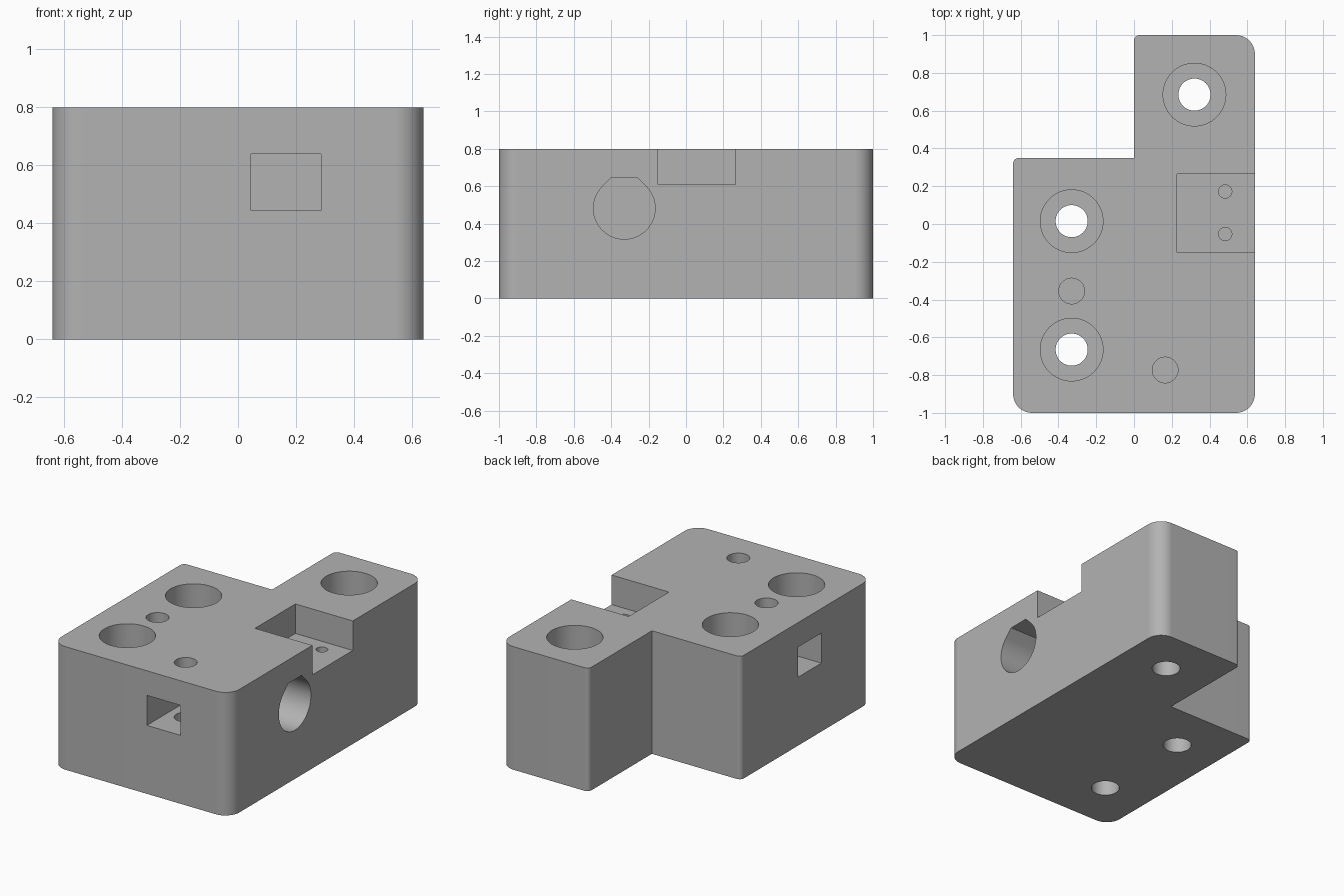
import bpy, bmesh
from math import sin, cos, tan, pi, radians
from mathutils import Vector

default = bpy.data.objects.get("Cube")
if default:
    bpy.data.objects.remove(default, do_unlink=True)

HEIGHT = 0.8
grey = bpy.data.materials.new("plain_grey")
grey.use_nodes = True
grey.diffuse_color = (0.45, 0.45, 0.45, 1)
grey.node_tree.nodes["Principled BSDF"].inputs["Base Color"].default_value = grey.diffuse_color


def prism(name, profile, axis, lo, hi):
    """Extrude a 2D profile along an axis; profile is (x,y), (y,z) or (x,z)."""
    place = {"z": lambda a, b, t: (a, b, t),
             "x": lambda a, b, t: (t, a, b),
             "y": lambda a, b, t: (a, t, b)}[axis]
    bm = bmesh.new()
    face = bm.faces.new([bm.verts.new(place(a, b, lo)) for a, b in profile])
    out = bmesh.ops.extrude_face_region(bm, geom=[face])
    shift = Vector(place(0, 0, hi - lo))
    moved = [v for v in out["geom"] if isinstance(v, bmesh.types.BMVert)]
    bmesh.ops.translate(bm, vec=shift, verts=moved)
    bmesh.ops.recalc_face_normals(bm, faces=bm.faces)
    mesh = bpy.data.meshes.new(name)
    bm.to_mesh(mesh)
    bm.free()
    mesh.materials.append(grey)
    obj = bpy.data.objects.new(name, mesh)
    bpy.context.collection.objects.link(obj)
    return obj


def arc(cx, cy, r, start, end, steps):
    angles = [radians(start + (end - start) * i / steps) for i in range(steps + 1)]
    return [(cx + r * cos(a), cy + r * sin(a)) for a in angles]


def circle(cx, cy, r, sides=64):
    return arc(cx, cy, r, 0, 360, sides)[:-1]


def rect(a0, a1, b0, b1):
    return [(a0, b0), (a1, b0), (a1, b1), (a0, b1)]


# L-shaped block with rounded outer corners
big, small = 0.1, 0.03
outline = (arc(0.64 - big, -1 + big, big, -90, 0, 10)
           + arc(0.64 - big, 1 - big, big, 0, 90, 10)
           + arc(small, 1 - small, small, 90, 180, 6)
           + [(0, 0.35)]
           + arc(-0.64 + small, 0.35 - small, small, 90, 180, 6)
           + arc(-0.64 + big, -1 + big, big, 180, 270, 10))
block = prism("mounting_block", outline, "z", 0, HEIGHT)

cutters = []


def cut(name, profile, axis, lo, hi):
    cutters.append(prism(name, profile, axis, lo, hi))


# Counterbored through holes
for x, y in ((0.32, 0.685), (-0.33, 0.015), (-0.33, -0.665)):
    cut("screw_hole", circle(x, y, 0.085), "z", -0.1, 0.5)
    cut("counterbore", circle(x, y, 0.166), "z", 0.4, 0.9)

# Switch pocket, open to the side, with two pilot holes
cut("switch_pocket", rect(0.227, 0.8, -0.15, 0.265), "z", 0.608, 0.9)
for y in (0.172, -0.053):
    cut("pilot_hole", circle(0.483, y, 0.035, 32), "z", 0.3, 0.7)

# Side bore with a flat roof
r, by, bz = 0.165, -0.33, 0.482
flat = r * tan(pi / 8)
bore = arc(by, bz, r, 135, 405, 48) + [(by + flat, bz + r), (by - flat, bz + r)]
cut("rod_bore", bore, "x", -0.12, 0.8)

# Square nut slots, each met by a vertical screw hole
cut("front_nut_slot", rect(0.045, 0.287, 0.445, 0.64), "y", -1.2, -0.655)
cut("side_nut_slot", rect(-0.476, -0.234, 0.445, 0.64), "x", -0.8, -0.21)
for x, y in ((0.165, -0.773), (-0.33, -0.355)):
    cut("nut_screw_hole", circle(x, y, 0.068, 48), "z", 0.3, 0.9)

# Apply the cuts
for cutter in cutters:
    mod = block.modifiers.new(cutter.name, "BOOLEAN")
    mod.operation = "DIFFERENCE"
    mod.solver = "EXACT"
    mod.object = cutter
bpy.context.view_layer.update()
graph = bpy.context.evaluated_depsgraph_get()
cut_mesh = bpy.data.meshes.new_from_object(block.evaluated_get(graph))
block.modifiers.clear()
block.data = cut_mesh
for cutter in cutters:
    bpy.data.objects.remove(cutter, do_unlink=True)

# Smooth round walls, crisp edges, flat planes
bpy.ops.object.select_all(action="DESELECT")
block.select_set(True)
bpy.context.view_layer.objects.active = block
bpy.ops.object.shade_smooth_by_angle(angle=radians(30))
weighted = block.modifiers.new("flat_planes", "WEIGHTED_NORMAL")
weighted.keep_sharp = True
